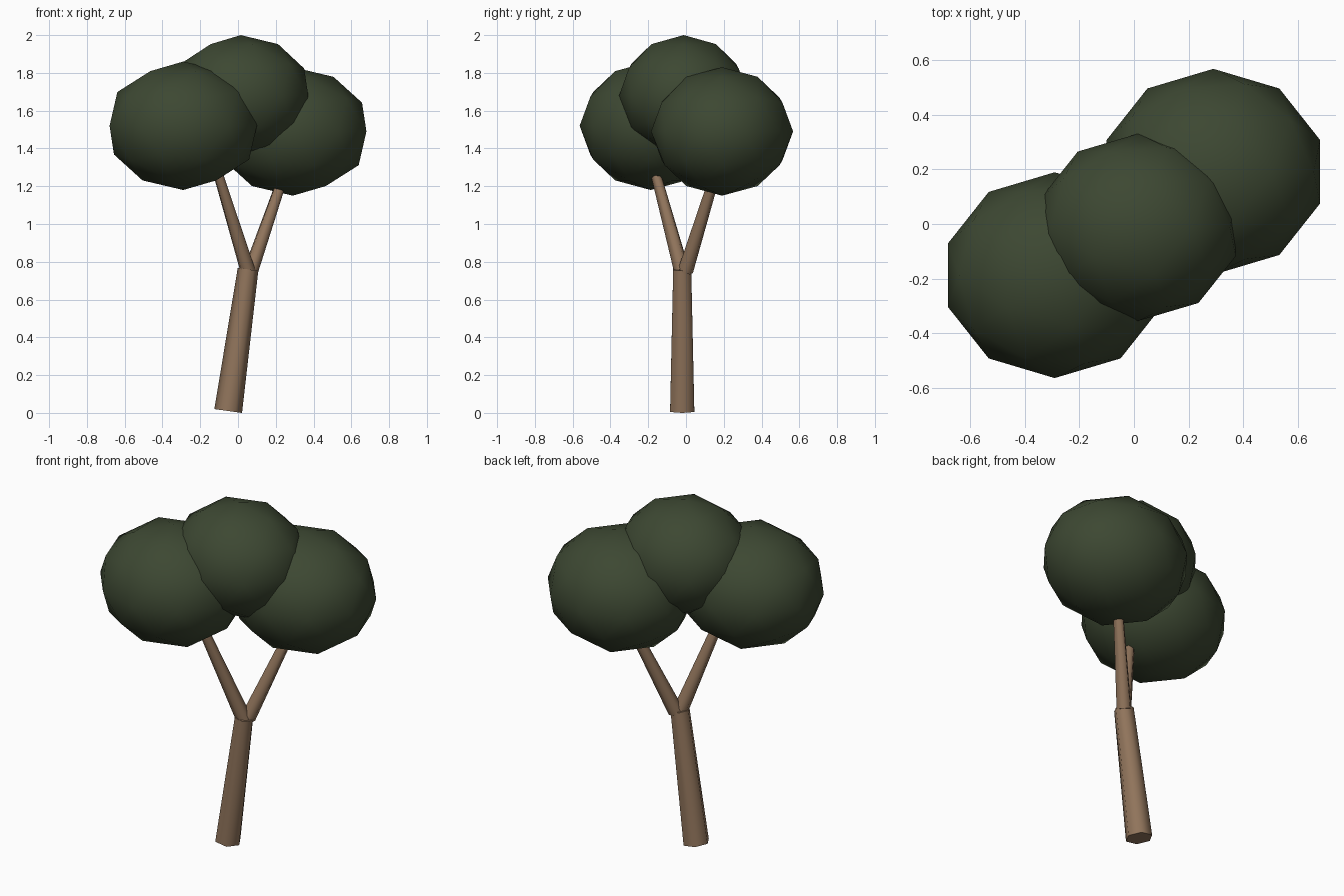
import bpy
import math
from mathutils import Vector

cube = bpy.data.objects.get("Cube")
if cube:
    bpy.data.objects.remove(cube, do_unlink=True)


def make_material(name, rgb):
    mat = bpy.data.materials.new(name)
    mat.use_nodes = True
    colour = (*rgb, 1.0)
    mat.diffuse_color = colour
    mat.node_tree.nodes["Principled BSDF"].inputs["Base Color"].default_value = colour
    return mat


bark = make_material("bark brown", (0.28, 0.175, 0.105))
leaf = make_material("leaf green", (0.046, 0.064, 0.032))


def limb(name, start, end, r_start, r_end):
    """Tapered six-sided limb between two points."""
    start, end = Vector(start), Vector(end)
    axis = end - start
    bpy.ops.mesh.primitive_cone_add(vertices=6, radius1=r_start, radius2=r_end,
                                    depth=axis.length, location=(start + end) / 2,
                                    rotation=axis.to_track_quat('Z', 'Y').to_euler())
    obj = bpy.context.object
    obj.name = name
    obj.data.materials.append(bark)
    bpy.ops.object.shade_smooth_by_angle(angle=math.radians(65))


def crown(name, centre, radii):
    """Squashed low-poly ball of leaves."""
    bpy.ops.mesh.primitive_ico_sphere_add(subdivisions=2, radius=1, location=centre)
    obj = bpy.context.object
    obj.name = name
    obj.scale = radii
    bpy.ops.object.transform_apply(location=False, rotation=False, scale=True)
    obj.data.materials.append(leaf)
    bpy.ops.object.shade_smooth()


# Leaning trunk and its fork
limb("trunk", (-0.052, -0.02, 0.01), (0.053, -0.02, 0.76), 0.074, 0.055)
limb("right_branch", (0.053, -0.022, 0.75), (-0.131, -0.183, 1.35), 0.042, 0.025)
limb("left_branch", (0.067, -0.003, 0.75), (0.274, 0.183, 1.35), 0.042, 0.025)

# Leaf crowns
crown("right_crown", (-0.29, -0.187, 1.52), (0.41, 0.376, 0.34))
crown("left_crown", (0.29, 0.191, 1.49), (0.41, 0.376, 0.34))
crown("top_crown", (0.015, -0.012, 1.68), (0.375, 0.342, 0.32))
